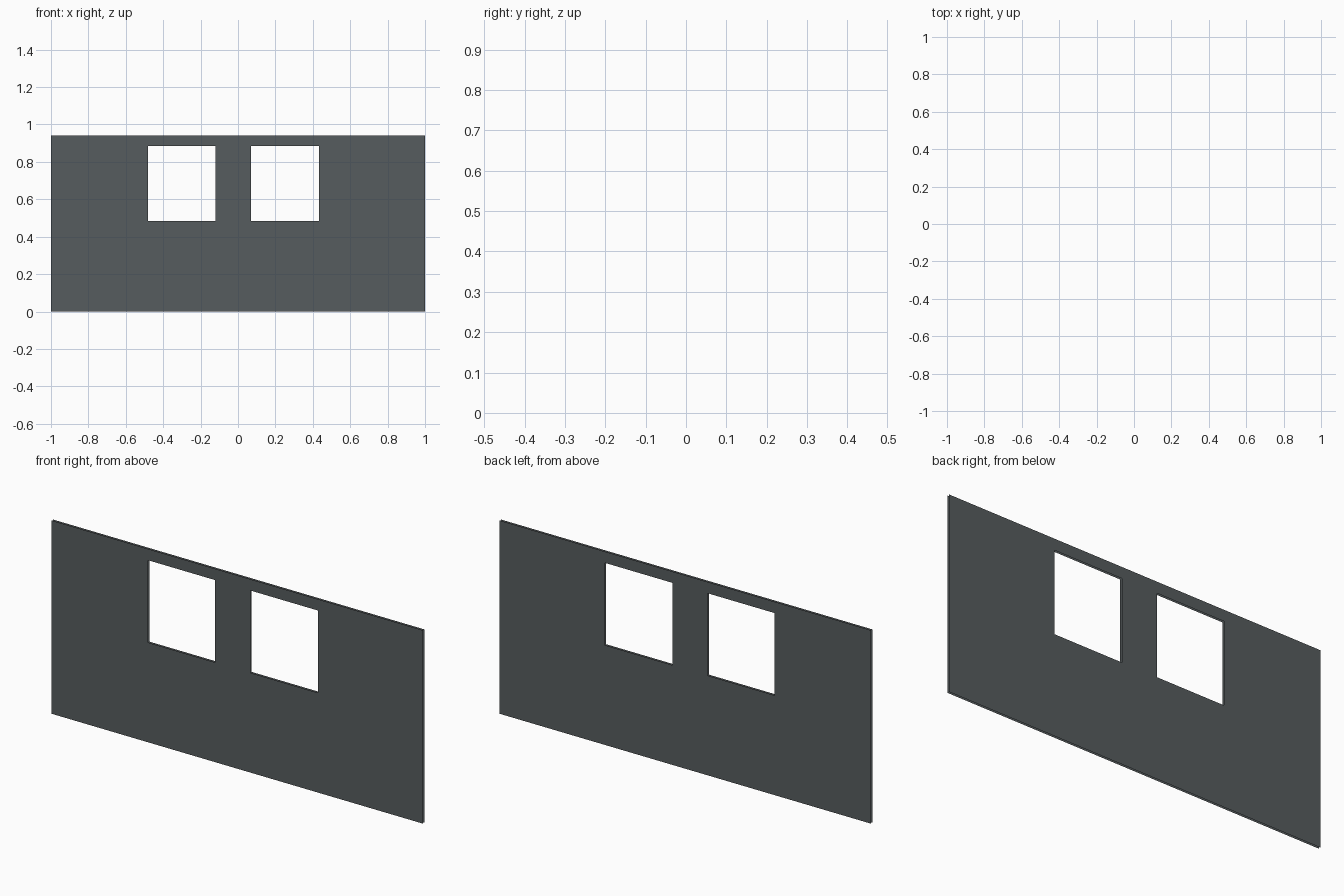
import bpy, bmesh

if "Cube" in bpy.data.objects:
    bpy.data.objects.remove(bpy.data.objects["Cube"])

THICK = 0.011
XS = [-1.0, -0.48, -0.12, 0.07, 0.433, 1.0]   # wall ends and window jambs
ZS = [0.0, 0.485, 0.885, 0.94]                # floor, sill, head, top
WINDOWS = {(1, 1), (3, 1)}                    # open cells (column, row)

slate = bpy.data.materials.new("slate_grey")
slate.diffuse_color = (0.094, 0.107, 0.112, 1.0)
slate.use_nodes = True
slate.node_tree.nodes["Principled BSDF"].inputs["Base Color"].default_value = slate.diffuse_color


def wall_skin(name, y, facing_back):
    """One flat skin of the wall, with the window cells left open."""
    bm = bmesh.new()
    grid = [[bm.verts.new((x, y, z)) for z in ZS] for x in XS]
    for i in range(len(XS) - 1):
        for j in range(len(ZS) - 1):
            if (i, j) in WINDOWS:
                continue
            quad = [grid[i][j], grid[i + 1][j], grid[i + 1][j + 1], grid[i][j + 1]]
            bm.faces.new(quad[::-1] if facing_back else quad)
    mesh = bpy.data.meshes.new(name)
    bm.to_mesh(mesh)
    bm.free()
    mesh.materials.append(slate)
    obj = bpy.data.objects.new(name, mesh)
    bpy.context.collection.objects.link(obj)


# The edges are open: the side and top views show no rim faces
wall_skin("wall_front_skin", -THICK / 2, False)
wall_skin("wall_back_skin", THICK / 2, True)
